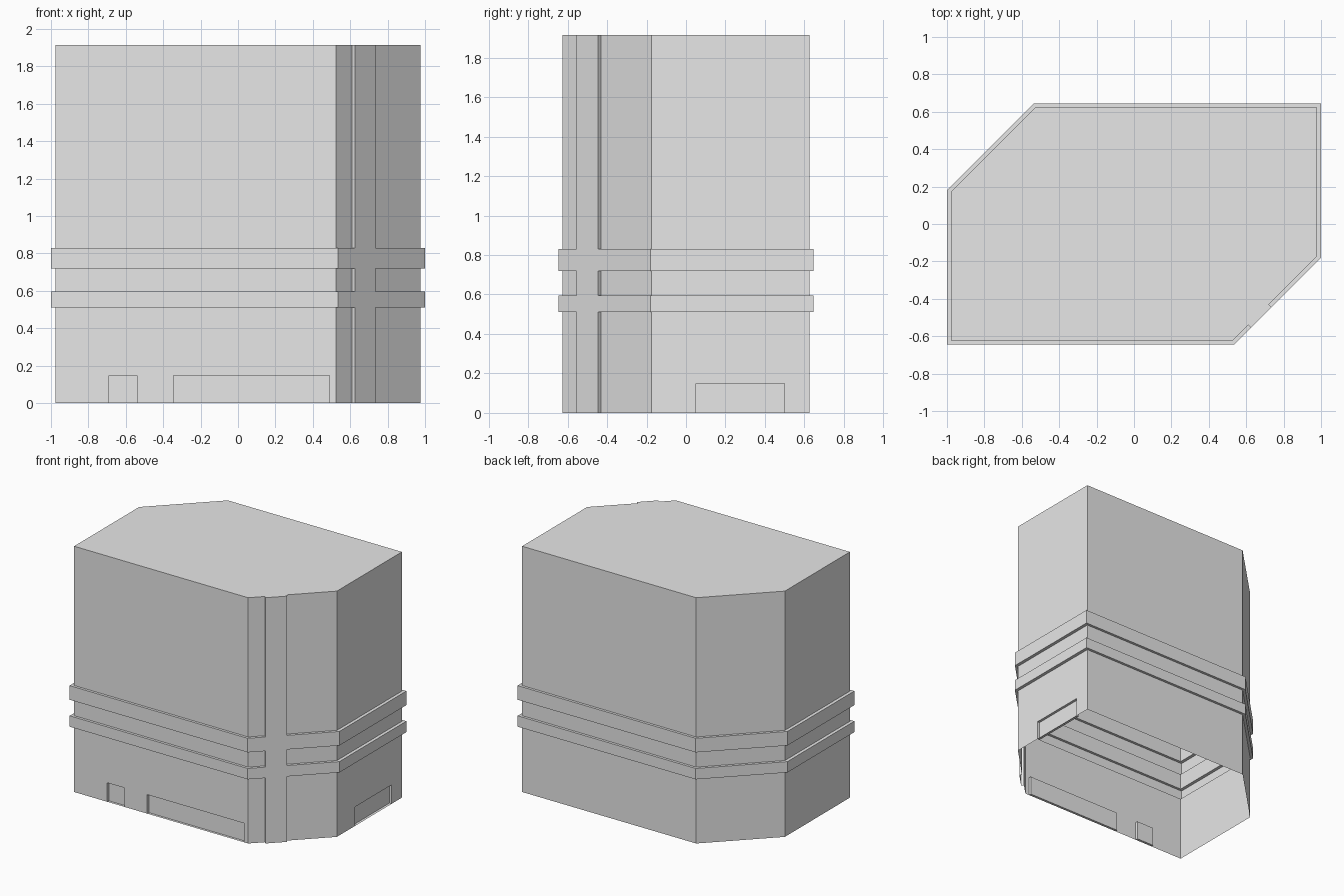
import bpy
import bmesh
from mathutils import Vector

cube = bpy.data.objects.get("Cube")
if cube:
    bpy.data.objects.remove(cube, do_unlink=True)

mat = bpy.data.materials.new("wall_grey")
mat.use_nodes = True
GREY = (0.8, 0.8, 0.8, 1)
mat.diffuse_color = GREY
mat.node_tree.nodes["Principled BSDF"].inputs["Base Color"].default_value = GREY

HEIGHT, DOOR_TOP, RECESS = 1.915, 0.148, 0.02
BANDS = [(0.51, 0.595), (0.72, 0.83)]
FRONT_DOORS = [(-0.69, -0.54), (-0.345, 0.49)]
SIDE_DOOR = (0.05, 0.5)
PILASTER = (0.625, 0.735)
BODY = (0.975, 0.625, 1.15)      # half width, half depth, chamfer line x - y
BAND = (1.0, 0.645, 1.18)


def outline(size):
    """Plan with two cut corners, door jambs and a pilaster on the front cut."""
    hx, hy, cut = size
    pts = [(-hx, -hy)]
    pts += [(x, -hy) for door in FRONT_DOORS for x in door]
    pts.append((cut - hy, -hy))
    step = (BAND[2] - cut) / 2
    left, right = [Vector((x, x - BAND[2])) for x in PILASTER]
    back = Vector((-step, step))
    pts += [left + back, left, right, right + back]
    pts.append((hx, hx - cut))
    pts += [(hx, y) for y in SIDE_DOOR]
    pts += [(hx, hy), (hy - cut, hy), (-hx, cut - hx)]
    return pts


# Levels from the ground up: the shell steps out at each band
levels = [(0, BODY), (DOOR_TOP, BODY)]
for low, high in BANDS:
    levels += [(low, BODY), (low, BAND), (high, BAND), (high, BODY)]
levels.append((HEIGHT, BODY))

# Hollow shell with a flat roof and an open base
bm = bmesh.new()
rings = [[bm.verts.new((p[0], p[1], z)) for p in outline(s)] for z, s in levels]
walls = []
for a, b in zip(rings, rings[1:]):
    n = len(a)
    walls += [bm.faces.new((a[i], a[(i + 1) % n], b[(i + 1) % n], b[i]))
              for i in range(n)]
bm.faces.new(rings[-1])

# Shallow door recesses
for face in walls:
    c = face.calc_center_median()
    if c.z > DOOR_TOP:
        continue
    front = c.y < -BODY[1] + 0.001 and any(a < c.x < b for a, b in FRONT_DOORS)
    side = c.x > BODY[0] - 0.001 and SIDE_DOOR[0] < c.y < SIDE_DOOR[1]
    if front or side:
        face.normal_update()
        inward = -face.normal * RECESS
        new = bmesh.ops.extrude_face_region(bm, geom=[face])["geom"]
        bmesh.ops.translate(bm, vec=inward, verts=[
            v for v in new if isinstance(v, bmesh.types.BMVert)])
        if face.is_valid:
            bmesh.ops.delete(bm, geom=[face], context="FACES_ONLY")

# Merge the pilaster into the bands
bmesh.ops.remove_doubles(bm, verts=bm.verts, dist=0.0005)
bmesh.ops.dissolve_degenerate(bm, edges=bm.edges, dist=0.0005)

mesh = bpy.data.meshes.new("building_shell")
bm.to_mesh(mesh)
bm.free()
mesh.materials.append(mat)
shell = bpy.data.objects.new("building_shell", mesh)
bpy.context.collection.objects.link(shell)
